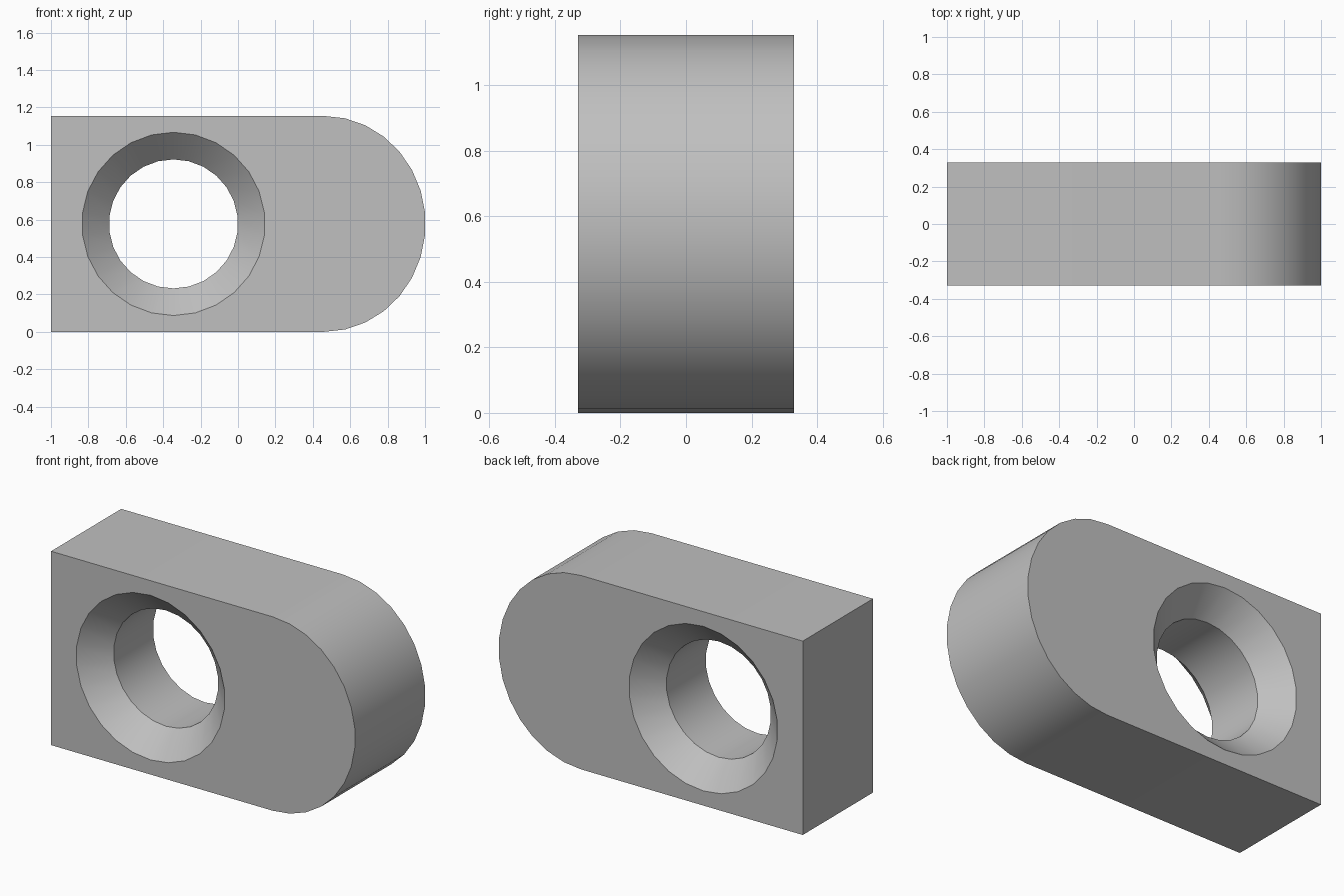
import bpy, bmesh
from math import sin, cos, pi, radians

cube = bpy.data.objects.get("Cube")
if cube:
    bpy.data.objects.remove(cube, do_unlink=True)

HALF_Y = 0.33
MID_Z = 0.577
HOLE_X, HOLE_R, RIM_R, SINK = -0.345, 0.345, 0.49, 0.145
END_X, END_R = 0.46, 0.543
END_STEPS, HOLE_STEPS = 15, 26

# One flat grey
grey = bpy.data.materials.new("light grey")
grey.use_nodes = True
colour = (0.527, 0.527, 0.527, 1)
grey.diffuse_color = colour
grey.node_tree.nodes["Principled BSDF"].inputs["Base Color"].default_value = colour

bm = bmesh.new()


def ring(points, y):
    """Closed loop of edges in a plane of constant y."""
    verts = [bm.verts.new((x, y, z)) for x, z in points]
    edges = [bm.edges.new((a, b)) for a, b in zip(verts, verts[1:] + verts[:1])]
    return verts, edges


def wall(a, b):
    """Band of quads between two rings."""
    n = len(a)
    for i in range(n):
        j = (i + 1) % n
        bm.faces.new((a[i], a[j], b[j], b[i]))


def circle(radius):
    angles = [pi / 2 + 2 * pi * i / HOLE_STEPS for i in range(HOLE_STEPS)]
    return [(HOLE_X + radius * cos(t), MID_Z + radius * sin(t)) for t in angles]


# Outline: square left end, rounded right end
outline = [(-1, 2 * MID_Z), (-1, 0)]
for i in range(END_STEPS + 1):
    t = -pi / 2 + pi * i / END_STEPS
    outline.append((END_X + END_R * cos(t), MID_Z + MID_Z * sin(t)))

# Outer wall
front, front_edges = ring(outline, -HALF_Y)
back, back_edges = ring(outline, HALF_Y)
wall(front, back)

# Through hole, countersunk on both faces
hole = [ring(circle(r), y) for r, y in (
    (RIM_R, -HALF_Y), (HOLE_R, SINK - HALF_Y),
    (HOLE_R, HALF_Y - SINK), (RIM_R, HALF_Y))]
for a, b in zip(hole, hole[1:]):
    wall(a[0], b[0])

# Flat front and back faces around the hole
for outer, inner in ((front_edges, hole[0][1]), (back_edges, hole[3][1])):
    bmesh.ops.triangle_fill(bm, edges=outer + inner, use_beauty=True)
bmesh.ops.recalc_face_normals(bm, faces=bm.faces[:])

mesh = bpy.data.meshes.new("countersunk_block")
bm.to_mesh(mesh)
bm.free()
mesh.materials.append(grey)
block = bpy.data.objects.new("countersunk_block", mesh)
bpy.context.collection.objects.link(block)

# Smooth curves, sharp rims
bpy.ops.object.select_all(action='DESELECT')
block.select_set(True)
bpy.context.view_layer.objects.active = block
bpy.ops.object.shade_smooth_by_angle(angle=radians(30))
